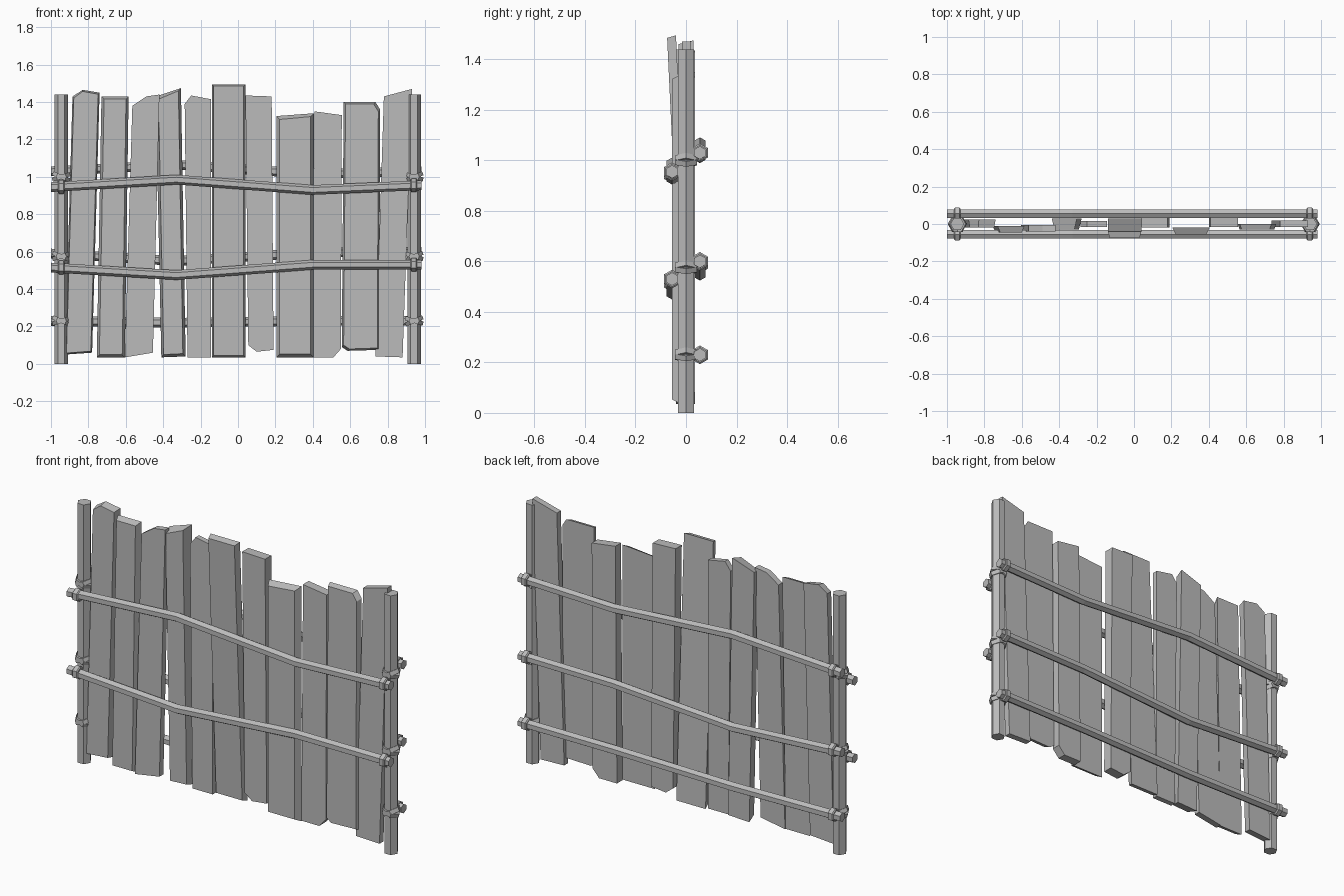
import bpy
import bmesh
import math
from mathutils import Matrix, Vector

cube = bpy.data.objects.get("Cube")
if cube:
    bpy.data.objects.remove(cube, do_unlink=True)

wood = bpy.data.materials.new("grey wood")
wood.use_nodes = True
grey = (0.5, 0.5, 0.5, 1)
wood.diffuse_color = grey
wood.node_tree.nodes["Principled BSDF"].inputs["Base Color"].default_value = grey


def finish(name, bm):
    """Turn a bmesh into a flat shaded object."""
    bmesh.ops.recalc_face_normals(bm, faces=bm.faces)
    mesh = bpy.data.meshes.new(name)
    bm.to_mesh(mesh)
    bm.free()
    mesh.materials.append(wood)
    obj = bpy.data.objects.new(name, mesh)
    bpy.context.scene.collection.objects.link(obj)
    return obj


def loft(name, rings, closed=False):
    """Skin a row of equal rings, capping the ends unless closed."""
    bm = bmesh.new()
    rows = [[bm.verts.new(p) for p in ring] for ring in rings]
    pairs = list(zip(rows, rows[1:]))
    if closed:
        pairs.append((rows[-1], rows[0]))
    else:
        bm.faces.new(rows[0])
        bm.faces.new(rows[-1])
    n = len(rows[0])
    for a, b in pairs:
        for i in range(n):
            j = (i + 1) % n
            bm.faces.new((a[i], a[j], b[j], b[i]))
    return finish(name, bm)


def hexagon(radius, turn=0.0):
    angles = [turn + math.pi * i / 3 for i in range(6)]
    return [(radius * math.cos(a), radius * math.sin(a)) for a in angles]


def plank(name, outline, front, back, inset=0.0, lean=0.0):
    """Board from an x-z outline; inset narrows the front, lean tips the top."""
    cx = sum(p[0] for p in outline) / len(outline)
    cz = sum(p[1] for p in outline) / len(outline)

    def pull(value, centre):
        return value + inset * max(-1, min(1, (centre - value) / 0.06))

    def tip(z):
        return lean * (z / 1.5 - 0.5)

    face = [(pull(x, cx), front + tip(z), pull(z, cz)) for x, z in outline]
    rear = [(x, back + tip(z), z) for x, z in outline]
    loft(name, [face, rear])


def rail(name, y, heights):
    """Crooked six-sided rail running along x."""
    stations = zip((-1, -0.33, 0.4, 0.98), heights)
    loft(name, [[(x, y + a, z + b) for a, b in hexagon(0.026, math.pi / 2)]
                for x, z in stations])


def band(name, x, y, z):
    """Short collar wrapped around a rail."""
    profile = ((-0.017, 0.03), (-0.012, 0.037), (0.012, 0.037), (0.017, 0.03))
    loft(name, [[(x + d, y + a, z + b) for a, b in hexagon(r, math.pi / 2)]
                for d, r in profile])


def lashing(name, x, z, tilt):
    """Tilted rope ring around a post."""
    place = Matrix.Translation((x, 0, z)) @ Matrix.Rotation(tilt, 4, 'Y')
    section = ((-0.007, -0.011), (0.009, -0.011), (0.009, 0.011), (-0.007, 0.011))
    rings = []
    for i in range(6):
        c, s = math.cos(math.pi * i / 3), math.sin(math.pi * i / 3)
        rings.append([place @ Vector(((0.041 + r) * c, (0.041 + r) * s, h))
                      for r, h in section])
    loft(name, rings, closed=True)


# Boards, from the right end to the left end
plank("plank_1", [(-.925, .05), (-.78, .06), (-.74, 1.45), (-.83, 1.465), (-.885, 1.43)],
      -.02, .025, .008)
plank("plank_2", [(-.755, .035), (-.605, .035), (-.585, 1.43), (-.73, 1.43)],
      -.045, -.01, .014)
plank("plank_3", [(-.605, .035), (-.455, .06), (-.42, 1.44), (-.49, 1.43), (-.565, 1.38)],
      -.04, -.005)
plank("plank_4", [(-.41, .035), (-.28, .04), (-.305, 1.475), (-.44, 1.43)],
      -.03, .03, .015)
plank("plank_5", [(-.27, .035), (-.145, .035), (-.145, 1.415), (-.25, 1.435), (-.285, 1.39)],
      -.015, .015)
plank("plank_6", [(-.14, .035), (.04, .035), (.04, 1.495), (-.14, 1.495)],
      -.04, -.005, .01, lean=-.07)
plank("plank_7", [(.055, .1), (.1, .065), (.19, .075), (.18, 1.43), (.04, 1.435)],
      -.02, .035)
plank("plank_8", [(.205, .035), (.405, .035), (.405, 1.34), (.205, 1.325)],
      -.055, -.02, .018)
plank("plank_9", [(.4, .035), (.51, .035), (.55, .08), (.555, 1.33), (.41, 1.35)],
      -.015, .035)
plank("plank_10", [(.555, .09), (.585, .07), (.755, .075), (.76, 1.36), (.735, 1.4), (.565, 1.4)],
      -.03, .0, .01)
plank("plank_11", [(.735, .04), (.88, .035), (.93, 1.47), (.78, 1.43)],
      -.015, .02)

# Rails on both faces
front_rails = {"upper": (.945, .985, .93, .955), "lower": (.515, .475, .53, .53)}
back_rails = {"upper": (1.03, 1.065, 1.015, 1.03), "middle": (.59, .55, .595, .6),
              "lower": (.23, .22, .23, .23)}
for y, side, rails in ((-.055, "front", front_rails), (.055, "back", back_rails)):
    for level, heights in rails.items():
        rail(f"{side}_{level}_rail", y, heights)
        band(f"{side}_{level}_right_band", -.945, y, heights[0])
        band(f"{side}_{level}_left_band", .94, y, heights[-1])

# Posts with crossed lashings
for side, x in (("right", -.945), ("left", .942)):
    loft(f"{side}_post", [[(x + a, b, z) for a, b in hexagon(.037)] for z in (0, 1.44)])
    sign = 1 if x < 0 else -1
    for level, z in (("upper", 1.0), ("middle", .575), ("lower", .23)):
        lashing(f"{side}_{level}_lashing", x, z, sign * .4)
        lashing(f"{side}_{level}_cross_lashing", x, z, -sign * .3)
